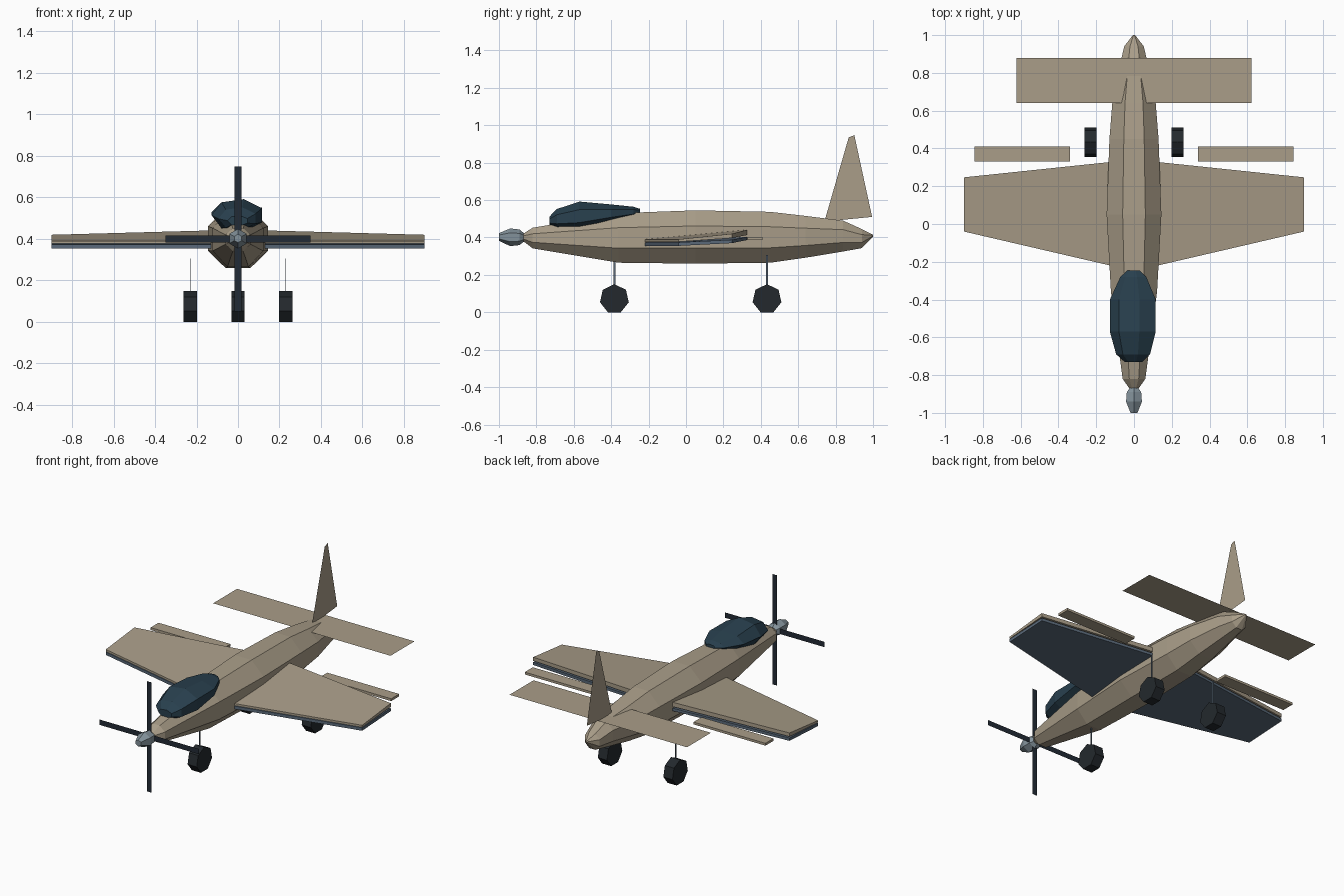
import bpy, bmesh
from math import pi, cos, sin

if "Cube" in bpy.data.objects:
    bpy.data.objects.remove(bpy.data.objects["Cube"])


def material(name, rgb):
    m = bpy.data.materials.new(name)
    m.diffuse_color = (*rgb, 1)
    m.use_nodes = True
    m.node_tree.nodes["Principled BSDF"].inputs["Base Color"].default_value = m.diffuse_color
    return m


TAN = material("tan", (0.40, 0.34, 0.25))
GLASS = material("glass", (0.022, 0.052, 0.078))
RUBBER = material("rubber", (0.017, 0.022, 0.026))
BLADE = material("blade", (0.016, 0.024, 0.035))
STEEL = material("steel", (0.23, 0.29, 0.33))
SLATE = material("slate", (0.10, 0.14, 0.19))


def build(name, verts, faces, mat):
    bm = bmesh.new()
    vs = [bm.verts.new(v) for v in verts]
    for f in faces:
        bm.faces.new([vs[i] for i in f])
    bmesh.ops.recalc_face_normals(bm, faces=bm.faces)
    mesh = bpy.data.meshes.new(name)
    bm.to_mesh(mesh)
    bm.free()
    mesh.materials.append(mat)
    ob = bpy.data.objects.new(name, mesh)
    bpy.context.collection.objects.link(ob)
    return ob


def prism(name, ring_a, ring_b, mat):
    """Solid between two matching outlines."""
    n = len(ring_a)
    faces = [(i, (i + 1) % n, n + (i + 1) % n, n + i) for i in range(n)]
    faces += [tuple(range(n)), tuple(range(n, 2 * n))]
    return build(name, list(ring_a) + list(ring_b), faces, mat)


def loft(name, sections, n, mat):
    """Faceted body along y from (y, half width, bottom z, top z) sections."""
    verts, faces = [], []
    k = 1 / cos(pi / n)
    for y, w, lo, hi in sections:
        for i in range(n):
            a = (i + 0.5) * 2 * pi / n
            verts.append((w * k * cos(a), y, (lo + hi) / 2 + (hi - lo) / 2 * k * sin(a)))
    for s in range(len(sections) - 1):
        for i in range(n):
            j = (i + 1) % n
            faces.append((s * n + i, s * n + j, (s + 1) * n + j, (s + 1) * n + i))
    last = (len(sections) - 1) * n
    faces += [tuple(range(n)), tuple(range(last, last + n))]
    return build(name, verts, faces, mat)


def box(name, x, y, z, mat):
    a = [(x[0], y[0], z[0]), (x[1], y[0], z[0]), (x[1], y[1], z[0]), (x[0], y[1], z[0])]
    return prism(name, a, [(p[0], p[1], z[1]) for p in a], mat)


# Fuselage
loft("fuselage", [(-0.87, 0.025, 0.38, 0.42), (-0.82, 0.06, 0.342, 0.452),
                  (-0.36, 0.122, 0.265, 0.53), (0.05, 0.145, 0.26, 0.545),
                  (0.45, 0.13, 0.265, 0.537), (0.64, 0.115, 0.292, 0.515),
                  (0.84, 0.075, 0.325, 0.49), (0.94, 0.052, 0.343, 0.445),
                  (1.0, 0.006, 0.405, 0.415)], 8, TAN)

# Canopy
loft("canopy", [(-0.73, 0.045, 0.465, 0.51), (-0.69, 0.085, 0.447, 0.548),
                (-0.57, 0.115, 0.442, 0.586), (-0.40, 0.115, 0.485, 0.573),
                (-0.28, 0.065, 0.512, 0.562), (-0.245, 0.03, 0.53, 0.552)], 7, GLASS)

# Spinner and crossed propeller blades
loft("spinner", [(-1.0, 0.018, 0.385, 0.42), (-0.94, 0.042, 0.36, 0.442),
                 (-0.89, 0.038, 0.365, 0.437), (-0.86, 0.016, 0.385, 0.415)], 6, STEEL)
for name, w, h in (("vertical_blade", 0.017, 0.35), ("horizontal_blade", 0.35, 0.017)):
    build(name, [(-w, -0.89, 0.4 - h), (w, -0.89, 0.4 - h),
                 (w, -0.89, 0.4 + h), (-w, -0.89, 0.4 + h)], [(0, 1, 2, 3)], BLADE)


def wing_panel(name, s, front, back_root, back_tip, mat):
    """Tapered panel; each z argument is a (bottom, top) pair."""
    def outline(x, y0, y1, back):
        return [(x, y0, front[0]), (x, y1, back[0]), (x, y1, back[1]), (x, y0, front[1])]
    return prism(name, outline(s * 0.06, -0.235, 0.335, back_root),
                 outline(s * 0.9, -0.04, 0.247, back_tip), mat)


for side, s in (("right", 1), ("left", -1)):
    # Wing: tan upper skin over a slate lower skin
    wing_panel(side + "_upper_wing", s, (0.377, 0.39), (0.415, 0.443), (0.397, 0.42), TAN)
    wing_panel(side + "_lower_wing", s, (0.355, 0.374), (0.388, 0.405), (0.37, 0.388), SLATE)
    # Aileron floating behind the wing
    box(side + "_aileron", (s * 0.34, s * 0.845), (0.33, 0.41), (0.387, 0.402), TAN)

# Tailplane and fin, both thin sheets
build("tailplane", [(-0.623, 0.64, 0.497), (0.623, 0.64, 0.497),
                    (0.623, 0.88, 0.497), (-0.623, 0.88, 0.497)], [(0, 1, 2, 3)], TAN)
build("fin", [(0, 0.74, 0.485), (0, 0.995, 0.51), (0, 0.9, 0.947), (0, 0.87, 0.935)],
      [(0, 1, 2, 3)], TAN)

# Landing gear: seven-sided wheels on thin struts
for name, x, y, top in (("nose", 0, -0.383, 0.275), ("right", 0.23, 0.433, 0.305),
                        ("left", -0.23, 0.433, 0.305)):
    r = 0.079
    ring = [(y + r * sin(2 * pi * i / 7), r * cos(pi / 7) + r * cos(2 * pi * i / 7))
            for i in range(7)]
    prism(name + "_wheel", [(x - 0.032, *p) for p in ring], [(x + 0.032, *p) for p in ring], RUBBER)
    box(name + "_strut", (x - 0.002, x + 0.002), (y - 0.005, y + 0.005), (0.13, top), SLATE)
